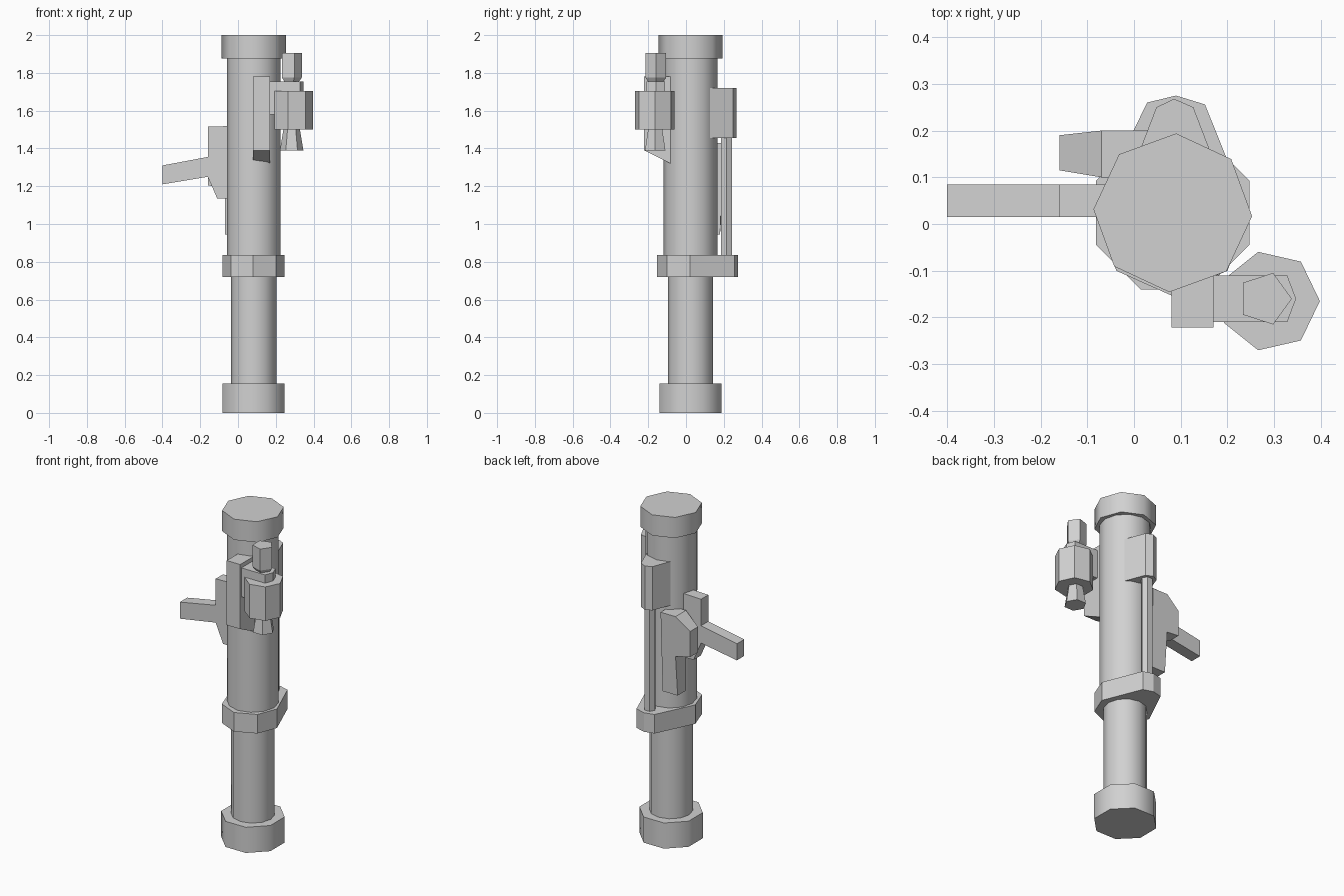
import bpy, bmesh
from math import radians, sin, cos

cube = bpy.data.objects.get("Cube")
if cube:
    bpy.data.objects.remove(cube, do_unlink=True)

grey = bpy.data.materials.new("plain_grey")
grey.use_nodes = True
GREY = (0.64, 0.64, 0.64, 1)
grey.diffuse_color = GREY
grey.node_tree.nodes["Principled BSDF"].inputs["Base Color"].default_value = GREY


def skin(name, rings, smooth=False):
    """Join matching rings of points into a closed solid."""
    bm = bmesh.new()
    loops = [[bm.verts.new(p) for p in ring] for ring in rings]
    n = len(loops[0])
    for a, b in zip(loops, loops[1:]):
        for i in range(n):
            j = (i + 1) % n
            bm.faces.new((a[i], a[j], b[j], b[i]))
    bm.faces.new(loops[0][::-1])
    bm.faces.new(loops[-1])
    bmesh.ops.recalc_face_normals(bm, faces=bm.faces)
    mesh = bpy.data.meshes.new(name)
    bm.to_mesh(mesh)
    bm.free()
    mesh.materials.append(grey)
    obj = bpy.data.objects.new(name, mesh)
    bpy.context.collection.objects.link(obj)
    if smooth:
        bpy.ops.object.select_all(action="DESELECT")
        obj.select_set(True)
        bpy.context.view_layer.objects.active = obj
        bpy.ops.object.shade_smooth_by_angle(angle=radians(50))
    return obj


def turned(name, centre, sides, turn, profile, smooth=True):
    """Upright round part from (radius, height) pairs."""
    x, y = centre
    angles = [radians(turn + 360 * i / sides) for i in range(sides)]
    return skin(name, [[(x + r * cos(a), y + r * sin(a), z) for a in angles]
                       for r, z in profile], smooth)


def upright(name, outline, z0, z1):
    return skin(name, [[(x, y, z) for x, y in outline] for z in (z0, z1)])


def sideways(name, outline, y0, y1):
    return skin(name, [[(x, y, z) for x, z in outline] for y in (y0, y1)])


# Main tube and end caps
AXIS = (0.083, 0.024)
turned("bottom_cap", AXIS, 8, 22.5, [(0.178, 0), (0.178, 0.155)])
turned("lower_tube", AXIS, 12, 0, [(0.12, 0.14), (0.12, 0.74)])
turned("upper_tube", AXIS, 12, 0, [(0.142, 0.8), (0.142, 1.89)])
turned("top_cap", AXIS, 8, -2.5, [(0.17, 1.875), (0.17, 2.0)])

# Clamp band that reaches back around the rod
upright("clamp_band", [(0.247, 0.02), (0.152, 0.256), (0.09, 0.275), (0.028, 0.26),
                       (-0.083, 0.03), (-0.038, -0.1), (0.08, -0.153), (0.2, -0.1)],
        0.72, 0.835)

# Rear rod and its housing
turned("rear_rod", (0.09, 0.215), 6, 0, [(0.033, 0.82), (0.033, 1.47)])
upright("rod_housing", [(0.0, 0.125), (0.048, 0.25), (0.086, 0.268), (0.127, 0.25),
                        (0.175, 0.125)], 1.455, 1.72)

# Side handle: mounting block with a sloping bar
sideways("side_handle", [(0.0, 1.52), (-0.16, 1.515), (-0.16, 1.355), (-0.4, 1.31),
                         (-0.4, 1.21), (-0.16, 1.25), (-0.11, 1.135), (0.0, 1.135)],
         0.015, 0.085)

# Rear grip with a bulge that narrows towards its outer end
grip = sideways("rear_grip", [(0.03, 1.43), (-0.07, 1.43), (-0.16, 1.36), (-0.16, 1.205),
                              (-0.07, 1.19), (-0.07, 0.945), (0.03, 0.945)], 0.1, 0.2)
for v in grip.data.vertices:
    if v.co.x < -0.15:
        v.co.y = 0.19 if v.co.y > 0.15 else 0.115
    elif v.co.z < 1:
        v.co.y = min(v.co.y, 0.18)

# Sight bracket with a slanted lower end
skin("sight_bracket", [[(x, -0.222, 1.78), (x, -0.06, 1.78), (x, -0.06, 1.31),
                        (x, -0.222, 1.39)] for x in (0.08, 0.17)])
upright("sight_arm", [(0.16, -0.21), (0.328, -0.21), (0.347, -0.16), (0.328, -0.11),
                      (0.16, -0.11)], 1.58, 1.755)

# Sight body, eyepiece and lower cone
turned("sight_body", (0.29, -0.165), 7, 0, [(0.108, 1.5), (0.108, 1.705)])
turned("sight_eyepiece", (0.28, -0.16), 5, 0,
       [(0.04, 1.75), (0.058, 1.775), (0.058, 1.905)], False)
turned("sight_cone", (0.284, -0.163), 6, 0, [(0.062, 1.39), (0.042, 1.51)])
